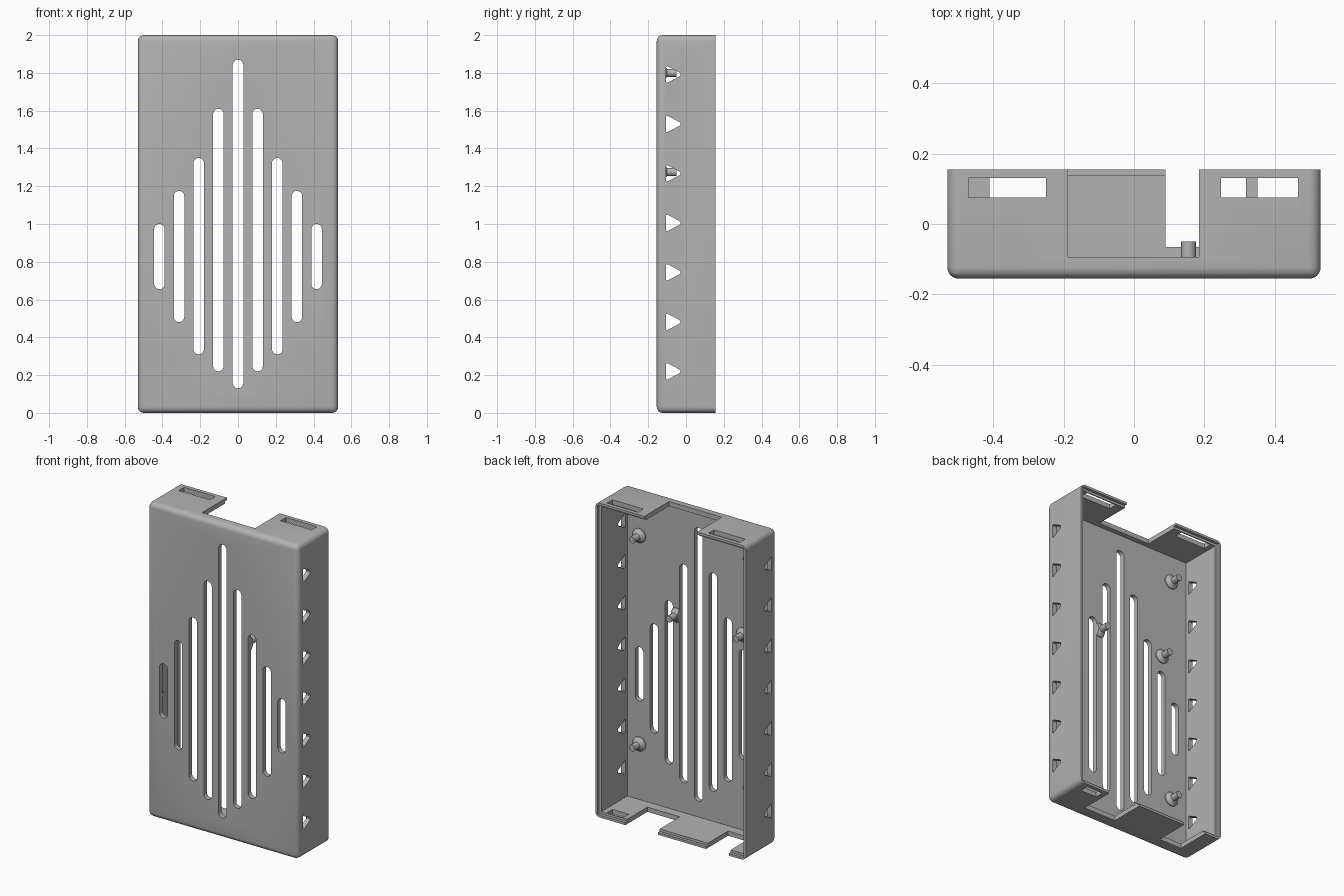
import bpy, bmesh, math
from mathutils import Vector

old = bpy.data.objects.get("Cube")
if old:
    bpy.data.objects.remove(old, do_unlink=True)

grey = bpy.data.materials.new("light_grey_plastic")
grey.use_nodes = True
COL = (0.45, 0.45, 0.45, 1)
grey.diffuse_color = COL
grey.node_tree.nodes["Principled BSDF"].inputs["Base Color"].default_value = COL

W, D, H, T = 0.53, 0.155, 2.0, 0.03    # half width, half depth, height, wall


def finish(bm, name):
    bmesh.ops.recalc_face_normals(bm, faces=bm.faces)
    me = bpy.data.meshes.new(name)
    bm.to_mesh(me)
    bm.free()
    me.materials.append(grey)
    ob = bpy.data.objects.new(name, me)
    bpy.context.scene.collection.objects.link(ob)
    return ob


def prism(bm, points, axis, a, b):
    """Extrude a 2D outline along x or y, between a and b."""
    def place(p, t):
        return (t, p[0], p[1]) if axis == "x" else (p[0], t, p[1])
    lo = [bm.verts.new(place(p, a)) for p in points]
    hi = [bm.verts.new(place(p, b)) for p in points]
    bm.faces.new(lo)
    bm.faces.new(hi[::-1])
    n = len(points)
    for i in range(n):
        j = (i + 1) % n
        bm.faces.new((lo[i], hi[i], hi[j], lo[j]))


def box(bm, x0, x1, y0, y1, z0, z1):
    prism(bm, [(x0, z0), (x1, z0), (x1, z1), (x0, z1)], "y", y0, y1)


def stadium(x, z0, z1, r, n=10):
    arc = [math.pi * i / n for i in range(n + 1)]
    top = [(x + r * math.cos(a), z1 - r + r * math.sin(a)) for a in arc]
    low = [(x - r * math.cos(a), z0 + r - r * math.sin(a)) for a in arc]
    return top + low


def combine(target, tool, operation="DIFFERENCE"):
    mod = target.modifiers.new("combine", "BOOLEAN")
    mod.operation, mod.solver, mod.object = operation, "EXACT", tool
    bpy.context.view_layer.update()
    deps = bpy.context.evaluated_depsgraph_get()
    me = bpy.data.meshes.new_from_object(target.evaluated_get(deps))
    target.modifiers.remove(mod)
    target.data = me
    bpy.data.objects.remove(tool, do_unlink=True)


# Outer shell, rounded everywhere but the open back
bm = bmesh.new()
box(bm, -W, W, -D, D, 0, H)
edges = [e for e in bm.edges if not all(v.co.y > 0 for v in e.verts)]
bmesh.ops.bevel(bm, geom=edges, offset=0.032, segments=6, profile=0.5,
                affect="EDGES", clamp_overlap=True)
case = finish(bm, "case_shell")

# Hollow interior
bm = bmesh.new()
box(bm, -W + T, W - T, -D + T, D + 0.1, T, H - T)
combine(case, finish(bm, "hollow"))

# Stepped lip round the back rim
bm = bmesh.new()
s = T / 2
box(bm, -W + s, W - s, D - 0.018, D + 0.1, s, H - s)
combine(case, finish(bm, "lip_step"))

# Mounting pegs with flared bases
RINGS = [(0.045, -D + 0.02), (0.045, -D + T + 0.006), (0.021, -0.1), (0.021, -0.05)]
bm = bmesh.new()
for x, z in [(0.415, 1.71), (0.415, 0.385), (-0.385, 1.80), (-0.385, 0.345),
             (0.155, 1.275), (-0.315, 1.275)]:
    loops = []
    for r, y in RINGS:
        loops.append([bm.verts.new((x + r * math.cos(k * math.tau / 24), y,
                                    z + r * math.sin(k * math.tau / 24)))
                      for k in range(24)])
    for p, q in zip(loops, loops[1:]):
        for k in range(24):
            m = (k + 1) % 24
            bm.faces.new((p[k], p[m], q[m], q[k]))
    bm.faces.new(loops[0])
    bm.faces.new(loops[-1])
combine(case, finish(bm, "pegs"), "UNION")

# Long rounded vents in the front
bm = bmesh.new()
for i, (z0, z1) in enumerate([(0.13, 1.87), (0.22, 1.61), (0.31, 1.35),
                              (0.48, 1.175), (0.655, 1.0)]):
    for side in ((1, -1) if i else (1,)):
        prism(bm, stadium(side * i * 0.104, z0, z1, 0.028), "y", -D - 0.1, -0.07)
combine(case, finish(bm, "front_vents"))

# Triangular vents in both side walls
half = [(-0.105, -0.04), (-0.1, -0.044), (-0.038, -0.012), (-0.03, -0.005)]
outline = half + [(y, -z) for y, z in reversed(half)]
bm = bmesh.new()
for i in range(7):
    zc = 0.22 + i * 0.262
    for side in (1, -1):
        prism(bm, [(y, zc + z) for y, z in outline], "x",
              side * (W - 0.06), side * (W + 0.1))
combine(case, finish(bm, "side_vents"))

# Connector cut-outs and strap slots in the top and bottom walls
bm = bmesh.new()
box(bm, -0.187, 0.185, -0.093, D + 0.1, H - 0.1, H + 0.1)
for x0, x1 in [(-0.47, -0.25), (0.247, 0.465)]:
    box(bm, x0, x1, 0.075, 0.13, H - 0.1, H + 0.1)
for x0, x1 in [(-0.41, -0.25), (0.09, 0.318)]:
    box(bm, x0, x1, -0.066, D + 0.1, -0.1, 0.1)
box(bm, 0.35, 0.465, 0.075, 0.13, -0.1, 0.1)
combine(case, finish(bm, "end_openings"))

# Smooth rounded parts, keep hard edges crisp
for o in bpy.context.selected_objects:
    o.select_set(False)
case.select_set(True)
bpy.context.view_layer.objects.active = case
bpy.ops.object.shade_smooth_by_angle(angle=math.radians(30))
